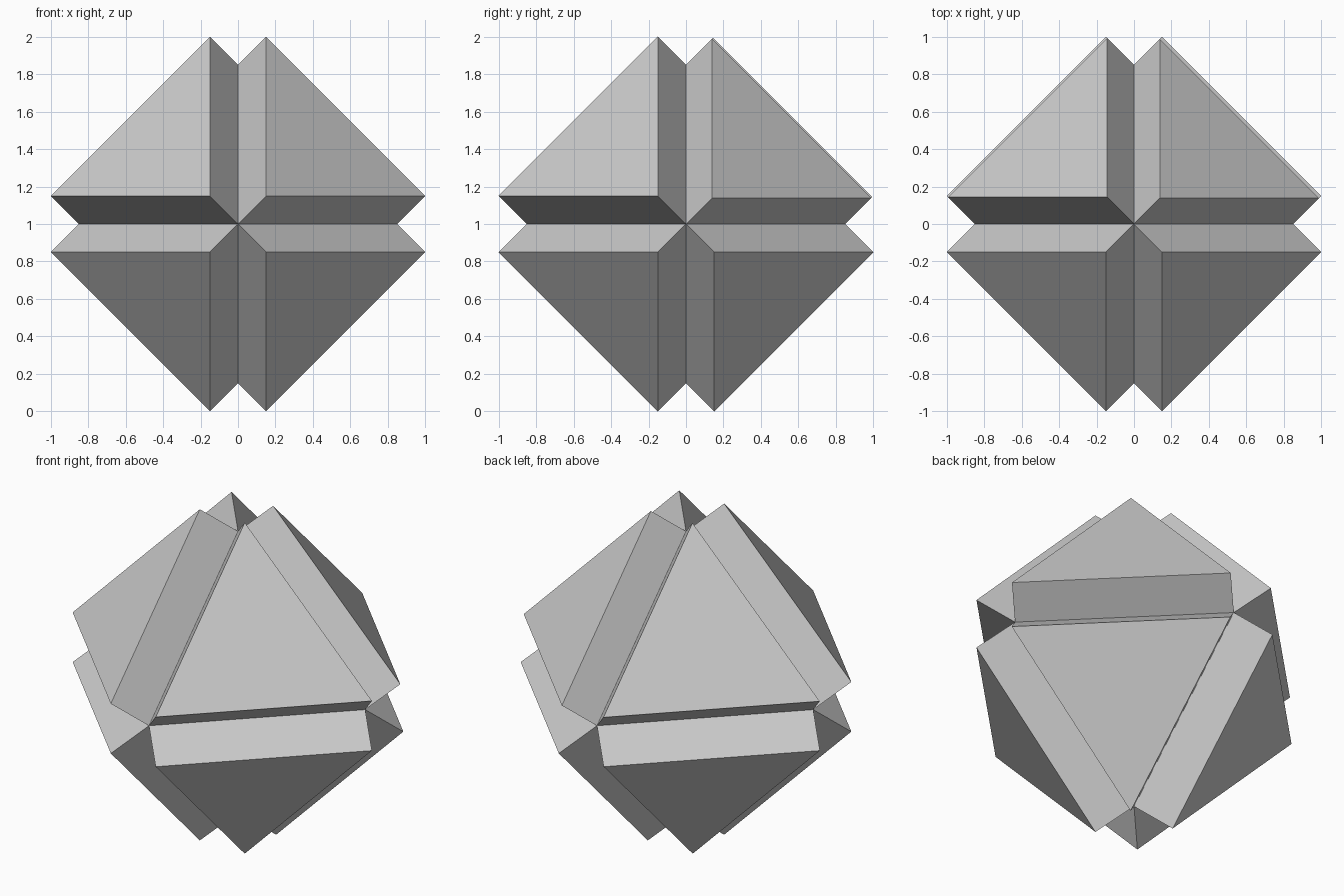
import bpy, bmesh
from mathutils import Vector

if "Cube" in bpy.data.objects:
    bpy.data.objects.remove(bpy.data.objects["Cube"])

R, DEPTH = 0.85, 0.15          # core radius, offset of each face plate per axis
SHALLOW = {(1, 1, 1): 0.138, (-1, 1, 1): 0.144}   # slightly lower plates at the back

# Octahedral core
bm = bmesh.new()
for axis in range(3):
    for s in (-R, R):
        p = Vector((0, 0, 0))
        p[axis] = s
        bm.verts.new(p)
bmesh.ops.convex_hull(bm, input=bm.verts[:])
bmesh.ops.recalc_face_normals(bm, faces=bm.faces[:])

# Raise each of the eight faces straight out, leaving V grooves between plates
res = bmesh.ops.extrude_discrete_faces(bm, faces=bm.faces[:])
for f in res["faces"]:
    c = f.calc_center_median()
    octant = tuple(1 if v > 0 else -1 for v in c)
    move = Vector(octant) * SHALLOW.get(octant, DEPTH)
    bmesh.ops.translate(bm, verts=f.verts[:], vec=move)
bmesh.ops.recalc_face_normals(bm, faces=bm.faces[:])
bmesh.ops.translate(bm, verts=bm.verts[:], vec=(0, 0, 1))

mesh = bpy.data.meshes.new("grooved_octahedron")
bm.to_mesh(mesh)
bm.free()
obj = bpy.data.objects.new("grooved_octahedron", mesh)
bpy.context.collection.objects.link(obj)
